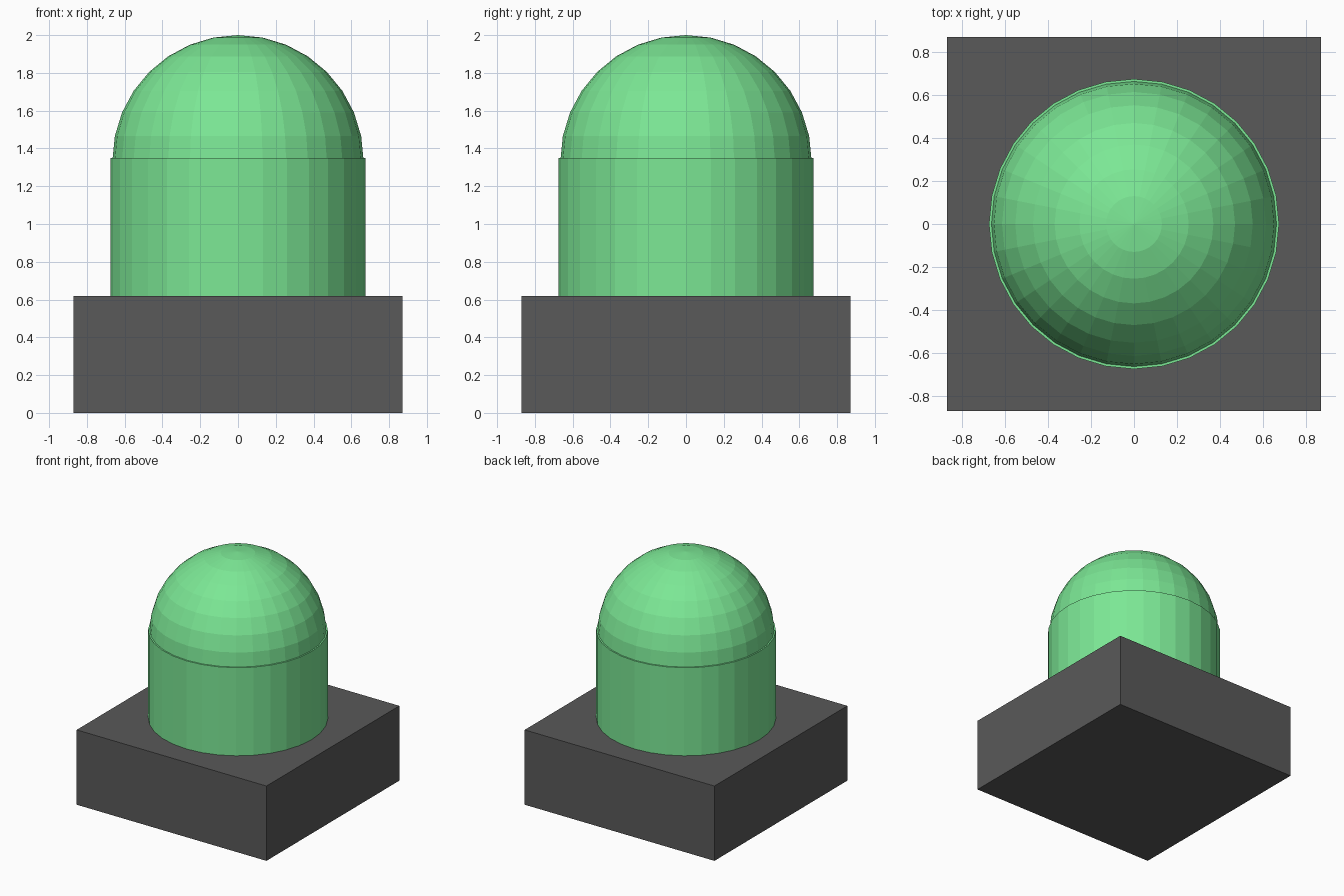
import bpy

# Remove the default cube
default = bpy.data.objects.get("Cube")
if default:
    bpy.data.objects.remove(default, do_unlink=True)

BASE_WIDTH, BASE_HEIGHT = 1.74, 0.62
BODY_RADIUS, BODY_TOP = 0.675, 1.35
DOME_RADIUS, TOP = 0.665, 2.0
SIDES = 32


def make_material(name, rgb):
    mat = bpy.data.materials.new(name)
    mat.use_nodes = True
    color = (*rgb, 1.0)
    mat.diffuse_color = color
    mat.node_tree.nodes["Principled BSDF"].inputs["Base Color"].default_value = color
    return mat


def finish(name, mat):
    obj = bpy.context.object
    obj.name = obj.data.name = name
    obj.data.materials.append(mat)
    return obj


grey = make_material("dark grey", (0.1, 0.1, 0.1))
green = make_material("light green", (0.2, 0.8, 0.3))

# Square base block
bpy.ops.mesh.primitive_cube_add(size=1, location=(0, 0, BASE_HEIGHT / 2))
base = finish("base", grey)
base.scale = (BASE_WIDTH, BASE_WIDTH, BASE_HEIGHT)
bpy.ops.object.transform_apply(location=False, rotation=False, scale=True)

# Faceted round body standing on the base
bpy.ops.mesh.primitive_cylinder_add(
    vertices=SIDES, radius=BODY_RADIUS, depth=BODY_TOP - BASE_HEIGHT,
    location=(0, 0, (BODY_TOP + BASE_HEIGHT) / 2))
finish("body", green)

# Faceted dome, slightly narrower so the body keeps a thin rim
bpy.ops.mesh.primitive_uv_sphere_add(
    segments=SIDES, ring_count=SIDES // 2, radius=DOME_RADIUS,
    location=(0, 0, TOP - DOME_RADIUS))
finish("dome", green)
